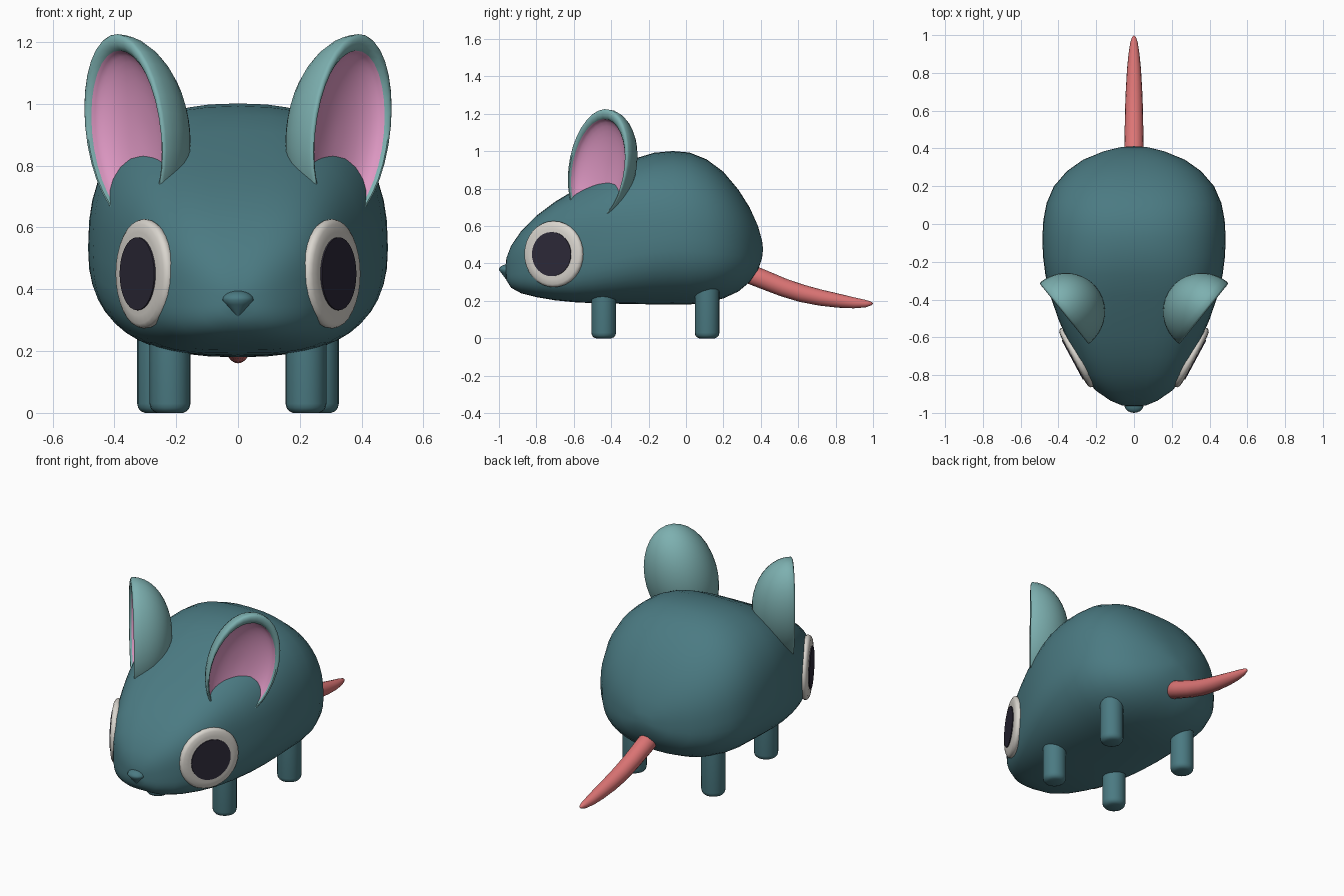
import bpy, bmesh, math
from mathutils import Vector, Matrix

if "Cube" in bpy.data.objects:
    bpy.data.objects.remove(bpy.data.objects["Cube"])


def material(name, rgb):
    m = bpy.data.materials.new(name)
    m.diffuse_color = (*rgb, 1)
    m.use_nodes = True
    m.node_tree.nodes["Principled BSDF"].inputs["Base Color"].default_value = m.diffuse_color
    return m


TEAL = material("teal fur", (0.07, 0.196, 0.225))
LIGHT = material("light teal", (0.205, 0.435, 0.435))
PINK = material("ear pink", (0.73, 0.314, 0.546))
RED = material("tail red", (0.73, 0.18, 0.18))
WHITE = material("eye white", (0.70, 0.67, 0.62))
DARK = material("pupil dark", (0.026, 0.022, 0.04))


def finish(name, bm, mats, angle=40):
    bmesh.ops.recalc_face_normals(bm, faces=bm.faces)
    me = bpy.data.meshes.new(name)
    bm.to_mesh(me)
    bm.free()
    for m in mats:
        me.materials.append(m)
    ob = bpy.data.objects.new(name, me)
    bpy.context.collection.objects.link(ob)
    bpy.ops.object.select_all(action='DESELECT')
    ob.select_set(True)
    bpy.context.view_layer.objects.active = ob
    bpy.ops.object.shade_smooth_by_angle(angle=math.radians(angle))
    return ob


def loft(bm, rings, start=None, end=None, mat=lambda i: 0):
    """Skin a list of point rings; start and end are optional pole points."""
    loops = [[bm.verts.new(p) for p in r] for r in rings]
    n = len(loops[0])
    for i, (a, b) in enumerate(zip(loops, loops[1:])):
        for k in range(n):
            f = bm.faces.new((a[k], a[(k + 1) % n], b[(k + 1) % n], b[k]))
            f.material_index = mat(i)
    for pole, loop, i in ((start, loops[0], 0), (end, loops[-1], len(loops) - 2)):
        if pole is not None:
            p = bm.verts.new(pole)
            for k in range(n):
                bm.faces.new((loop[k], loop[(k + 1) % n], p)).material_index = mat(i)


def spow(v, e):
    return math.copysign(abs(v) ** e, v)


# Body: stations of (y, bottom z, top z, half width), boxier towards the head
stations = [
    (-0.96, 0.31, 0.43, 0.065), (-0.935, 0.27, 0.495, 0.125), (-0.88, 0.24, 0.575, 0.205),
    (-0.8, 0.22, 0.655, 0.268), (-0.7, 0.203, 0.73, 0.318), (-0.6, 0.193, 0.79, 0.36),
    (-0.5, 0.188, 0.845, 0.402), (-0.38, 0.185, 0.91, 0.443), (-0.27, 0.183, 0.962, 0.469),
    (-0.17, 0.181, 0.992, 0.482), (-0.07, 0.18, 1.001, 0.485), (0.02, 0.181, 0.993, 0.48),
    (0.11, 0.19, 0.957, 0.463), (0.2, 0.213, 0.89, 0.424), (0.28, 0.25, 0.795, 0.355),
    (0.34, 0.3, 0.7, 0.27), (0.385, 0.365, 0.6, 0.16), (0.407, 0.43, 0.52, 0.07)]
N = 48
rings = []
for y, zb, zt, w in stations:
    zc = zb + 0.43 * (zt - zb)
    box = min(max((-0.1 - y) / 0.5, 0), 1) * min(max((y + 1.05) / 0.2, 0), 1)
    e = 0.82 - 0.22 * box
    ring = []
    for k in range(N):
        a = math.tau * k / N
        c, s = spow(math.cos(a), e), spow(math.sin(a), e)
        ring.append((w * c, y, zc + s * ((zt - zc) if s > 0 else (zc - zb))))
    rings.append(ring)
bm = bmesh.new()
loft(bm, rings, (0, -0.967, 0.37), (0, 0.412, 0.475))
finish("body", bm, [TEAL], 60)

# Nose: round top, pointed bottom
bm = bmesh.new()
bmesh.ops.create_uvsphere(bm, u_segments=20, v_segments=12, radius=1)
for v in bm.verts:
    x, y, z = v.co
    if z < 0:
        k = (1 + z) / max(math.sqrt(1 - min(z * z, 0.9999)), 0.01)
        x, y = x * k, y * k
    v.co = (x * 0.051, -0.957 + y * 0.043, 0.365 + z * (0.03 if z > 0 else 0.057))
finish("nose", bm, [TEAL], 60)

# Tail: tapering tube along a bent path of (y, z, radius)
path = [(0.32, 0.352, 0.045), (0.335, 0.346, 0.052), (0.42, 0.312, 0.051), (0.52, 0.272, 0.049),
        (0.62, 0.24, 0.047), (0.72, 0.217, 0.043), (0.82, 0.2, 0.037),
        (0.9, 0.189, 0.029), (0.96, 0.185, 0.02), (0.99, 0.186, 0.01)]
rings = []
for i, (y, z, r) in enumerate(path):
    p, q = path[max(i - 1, 0)], path[min(i + 1, len(path) - 1)]
    t = Vector((0, q[0] - p[0], q[1] - p[1])).normalized()
    up = Vector((0, -t.z, t.y))
    rings.append([Vector((0, y, z)) + r * (math.cos(a) * Vector((1, 0, 0)) + math.sin(a) * up)
                  for a in (math.tau * k / 16 for k in range(16))])
bm = bmesh.new()
loft(bm, rings, (0, 0.318, 0.353), (0, 1.0, 0.186))
finish("tail", bm, [RED], 50)


def frame(normal, up, origin):
    """Matrix with local z along the normal and local y along up."""
    n = Vector(normal).normalized()
    u = Vector(up).normalized()
    m = Matrix((u.cross(n), u, n)).transposed().to_4x4()
    m.translation = origin
    return m


def disc(s, profile):
    """Turned part facing outward and forward at the eye."""
    m = frame((0.88 * s, -0.474, 0), (0, 0, 1), (0.305 * s, -0.708, 0.45))
    bm = bmesh.new()
    rings = [[m @ Vector((r * math.cos(a), r * math.sin(a), d))
              for a in (math.tau * k / 32 for k in range(32))] for r, d in profile]
    loft(bm, rings, m @ Vector((0, 0, profile[0][1])), m @ Vector((0, 0, profile[-1][1])))
    return bm


# Ear bowl profile of (scale, depth, centre shift): dome, rolled rim, pink hollow
dome = [(math.sin(t), -0.21 * math.cos(t), 0) for t in (math.radians(9 * k) for k in range(1, 11))]
rim = [(0.99, 0.007, 0.1), (0.965, 0.011, 0.3), (0.93, 0.01, 0.6), (0.895, -0.002, 1)]
hollow = [(0.895 * math.cos(t), -0.002 - 0.075 * math.sin(t), 1)
          for t in (math.radians(10 * k) for k in range(1, 9))]
ear = dome + rim + hollow
first_pink = len(dome) + len(rim) - 1
tilt = math.radians(15)

for s, side in ((1, "right"), (-1, "left")):
    # Ears
    n = Vector((0.777 * s, -0.63, 0))
    back = Vector((0.63 * s, 0.777, 0))
    up = math.cos(tilt) * Vector((0, 0, 1)) + math.sin(tilt) * back
    across = math.cos(tilt) * back - math.sin(tilt) * Vector((0, 0, 1))
    c0 = Vector((0.3625 * s, -0.4675, 0.92))

    def at(a, r, d, shift):
        c = c0 - shift * 0.022 * up
        return c + n * d + across * (0.198 * r * math.cos(a)) + up * (0.3116 * r * math.sin(a))

    rings = [[at(math.tau * k / 32, *p) for k in range(32)] for p in ear]
    bm = bmesh.new()
    loft(bm, rings, at(0, 0, -0.21, 0), at(0, 0, -0.078, 1),
         lambda i: 1 if i >= first_pink else 0)
    finish(side + "_ear", bm, [LIGHT, PINK], 50)

    # Eyes: thin rounded white disc with a pupil plate
    finish(side + "_eye", disc(s, [(0.17, -0.02), (0.176, -0.01), (0.177, 0), (0.173, 0.009),
                                   (0.162, 0.016), (0.135, 0.02)]), [WHITE], 50)
    finish(side + "_pupil", disc(s, [(0.118, 0.018), (0.118, 0.025)]), [DARK])

    # Legs with softened feet
    for name, x, y in (("front", 0.22, -0.44), ("back", 0.26, 0.113)):
        rings = [[(s * x + r * math.cos(a), y + r * math.sin(a), z)
                  for a in (math.tau * k / 20 for k in range(20))]
                 for r, z in ((0.042, 0), (0.055, 0.006), (0.063, 0.016), (0.066, 0.03), (0.066, 0.3))]
        bm = bmesh.new()
        loft(bm, rings, (s * x, y, 0), (s * x, y, 0.3))
        finish(f"{side}_{name}_leg", bm, [TEAL], 50)
